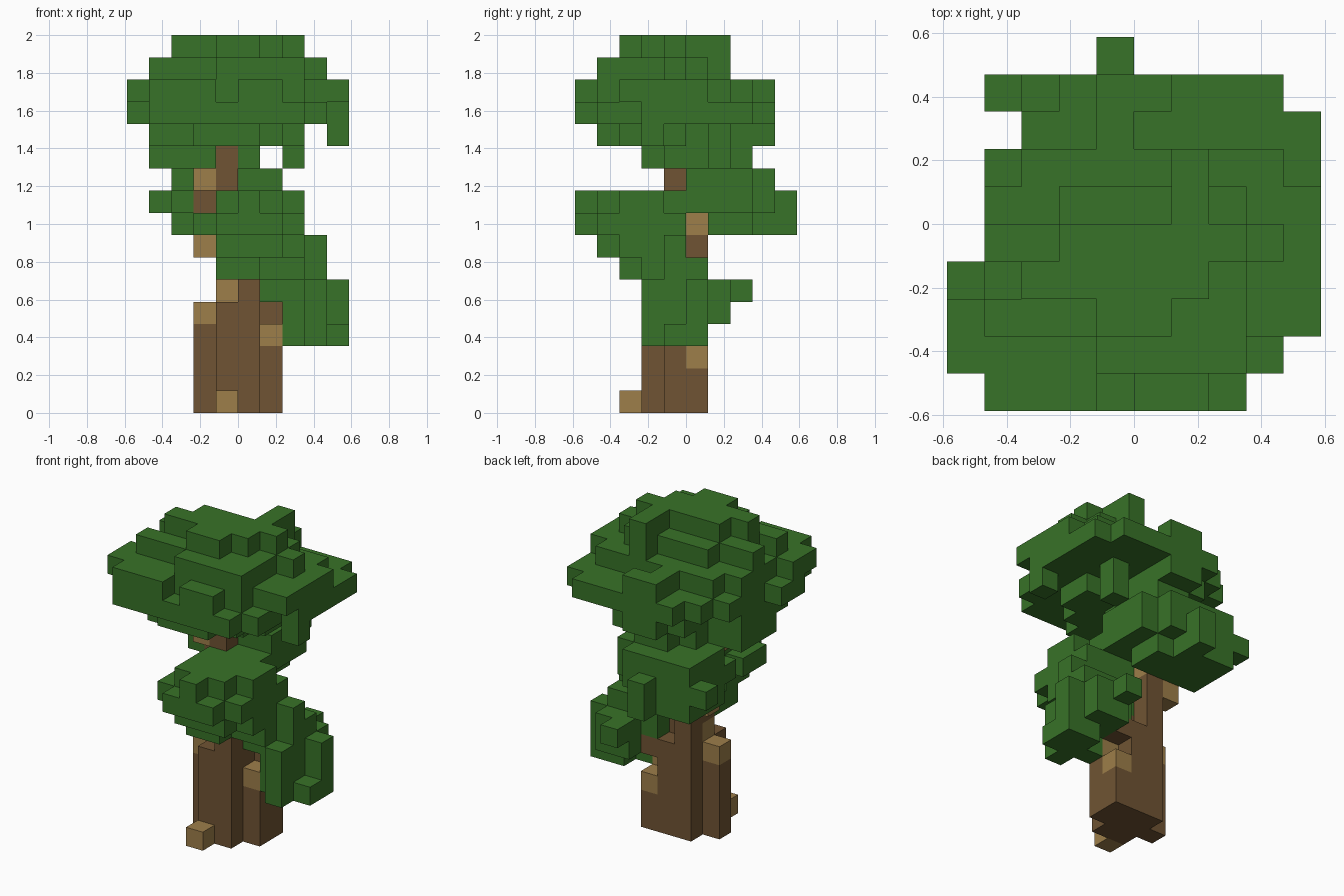
import bpy
import bmesh
from mathutils import Vector

default = bpy.data.objects.get("Cube")
if default:
    bpy.data.objects.remove(default, do_unlink=True)

CELL = 2 / 17          # edge length of one block
HALF = 5               # grid is ten blocks wide and deep


def make_material(name, colour):
    mat = bpy.data.materials.new(name)
    mat.use_nodes = True
    mat.diffuse_color = (*colour, 1)
    shader = next(n for n in mat.node_tree.nodes if n.type == 'BSDF_PRINCIPLED')
    shader.inputs["Base Color"].default_value = (*colour, 1)
    shader.inputs["Roughness"].default_value = 0.9
    return mat


leaf_green = make_material("leaf_green", (0.039, 0.17, 0.021))
bark_brown = make_material("bark_brown", (0.16, 0.088, 0.033))
pale_bark = make_material("pale_bark", (0.34, 0.21, 0.068))


def fill(layers):
    """Each layer: (level, first row from the front, [(left, right) per row])."""
    return {(x, first + row, level)
            for level, first, runs in layers
            for row, (left, right) in enumerate(runs)
            for x in range(left, right + 1)}


# Trunk: a stepped base, then a thin winding stem
stump_plan = [(4, 5), (3, 6), (4, 6)]
trunk = fill([(level, 3, stump_plan) for level in range(3)] + [
    (3, 3, [(4, 5), (3, 6), (4, 5)]),
    (4, 3, [(4, 5), (4, 5), (4, 6)]),
    (5, 3, [(5, 5), (5, 5), (4, 4)]),
    (6, 4, [(4, 4), (4, 4)]),
    (7, 5, [(4, 4)]),
    (9, 5, [(3, 3)]),
    (10, 4, [(4, 4)]),
    (11, 4, [(4, 4)]),
])

# Pale knots and broken branch stubs
knots = {(4, 2, 0), (6, 5, 2), (6, 4, 3), (3, 4, 4), (4, 4, 5),
         (3, 5, 7), (4, 5, 8), (3, 4, 10)}

# Low side clump of leaves
low_leaves = fill([
    (3, 3, [(8, 8), (7, 9), (8, 9)]),
    (4, 3, [(8, 8), (7, 8), (7, 9), (7, 8)]),
    (5, 3, [(8, 8), (6, 8), (6, 9), (7, 8), (7, 7)]),
])

# Front clump of leaves
front_leaves = fill([
    (6, 2, [(4, 5), (4, 7), (5, 8), (6, 8)]),
    (7, 1, [(4, 6), (4, 7), (5, 7), (5, 8)]),
    (8, 0, [(4, 6), (3, 7), (3, 7), (4, 7), (4, 7)]),
    (9, 0, [(5, 5), (4, 6), (4, 7), (4, 7), (5, 6)]),
])

# Rear clump of leaves
rear_leaves = fill([
    (8, 6, [(2, 5), (2, 5), (2, 4), (4, 4)]),
    (9, 5, [(4, 6), (2, 6), (2, 6), (1, 5), (4, 4)]),
    (9, 5, [(2, 2)]),
    (10, 5, [(5, 6), (2, 6), (2, 6), (2, 5)]),
])

# Crown: wide in the middle, hollow and ragged underneath
crown = fill([
    (11, 3, [(1, 3), (1, 3), (1, 5), (3, 5), (4, 5)]),
    (11, 4, [(5, 5)]),
    (11, 6, [(7, 7)]),
    (12, 1, [(3, 5), (1, 6), (1, 7), (1, 7), (1, 5), (3, 5), (3, 5), (4, 5)]),
    (12, 3, [(9, 9)]),
    (12, 6, [(7, 7)]),
    (13, 0, [(1, 7), (1, 8), (0, 8), (0, 9), (1, 9),
             (1, 9), (1, 9), (2, 9), (3, 8)]),
    (14, 0, [(1, 3), (0, 7), (0, 9), (1, 9), (1, 9),
             (1, 9), (2, 8), (4, 4), (4, 5)]),
    (14, 0, [(5, 6)]),
    (15, 1, [(4, 7), (1, 7), (2, 7), (1, 8), (3, 7), (6, 6)]),
    (16, 2, [(4, 5), (2, 6), (3, 7), (6, 6), (6, 6)]),
])

parts = {
    "pale_knots": (knots, pale_bark),
    "trunk": (trunk - knots, bark_brown),
    "low_leaves": (low_leaves, leaf_green),
    "front_leaves": (front_leaves, leaf_green),
    "rear_leaves": (rear_leaves, leaf_green),
    "crown": (crown, leaf_green),
}
occupied = set().union(*(cells for cells, _ in parts.values()))


def build_blocks(name, cells, mat):
    """Mesh only the outer faces of a set of blocks."""
    bm = bmesh.new()
    corners = {}

    def corner(point):
        key = tuple(round(c) for c in point)
        if key not in corners:
            x, y, z = key
            corners[key] = bm.verts.new(
                ((x - HALF) * CELL, (y - HALF) * CELL, z * CELL))
        return corners[key]

    for cell in sorted(cells):
        base = Vector(cell)
        for axis in range(3):
            u, v = Vector(), Vector()
            u[(axis + 1) % 3] = 1
            v[(axis + 2) % 3] = 1
            normal = u.cross(v)
            for side in (0, 1):
                step = normal if side else -normal
                if tuple(int(c) for c in base + step) in occupied:
                    continue
                start = base + normal * side
                loop = [start, start + u, start + u + v, start + v]
                if not side:
                    loop.reverse()
                bm.faces.new([corner(p) for p in loop])

    mesh = bpy.data.meshes.new(name)
    bm.to_mesh(mesh)
    bm.free()
    mesh.materials.append(mat)
    obj = bpy.data.objects.new(name, mesh)
    bpy.context.collection.objects.link(obj)
    return obj


for part_name, (cells, mat) in parts.items():
    build_blocks(part_name, cells, mat)
